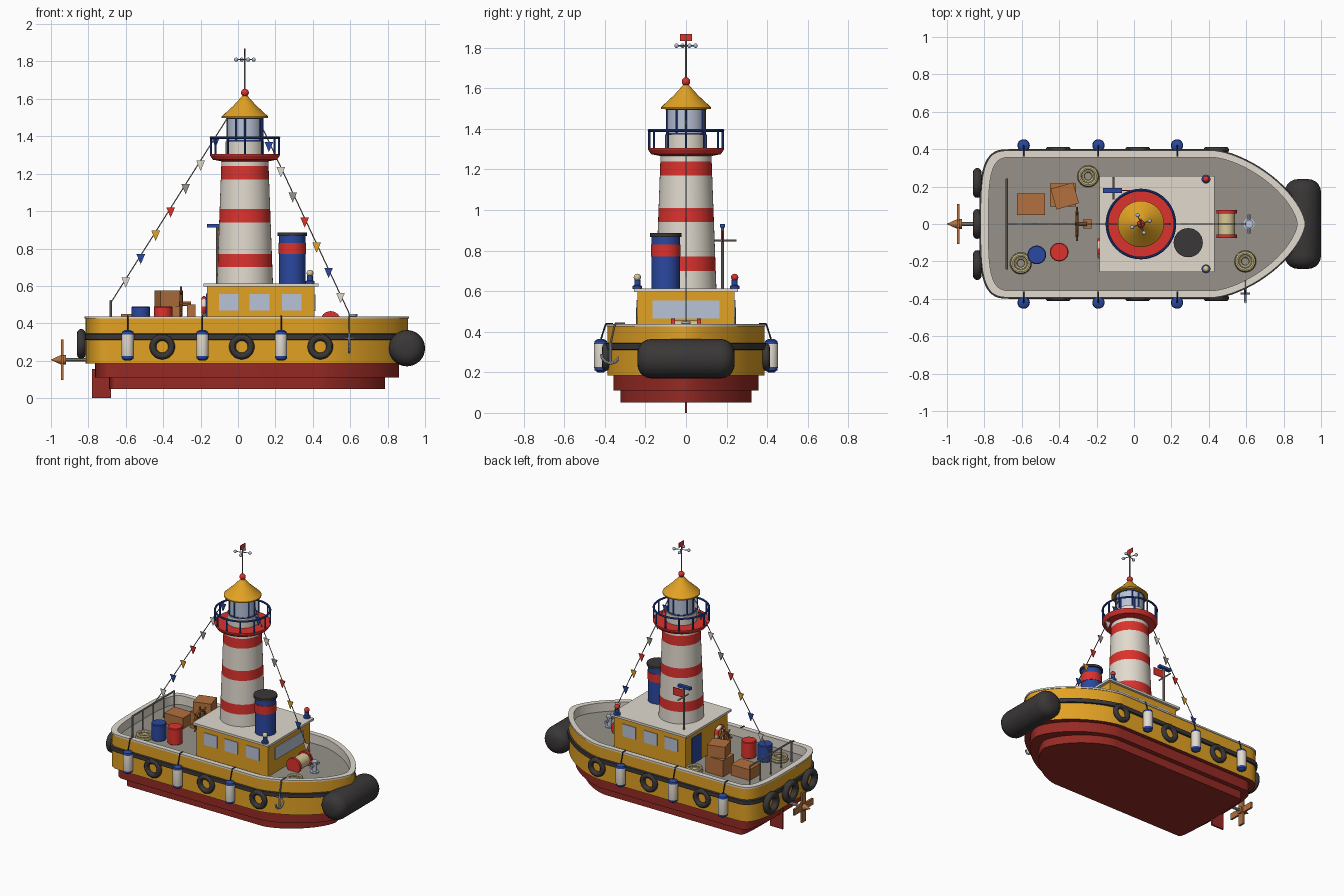
import bpy, bmesh
from math import sin, cos, pi
from mathutils import Matrix, Vector, Euler

if "Cube" in bpy.data.objects:
    bpy.data.objects.remove(bpy.data.objects["Cube"])

PALETTE = dict(white="E1DACE", yellow="E2A224", red="DC322D", dark_red="962A24", blue="2A48A0",
               black="3A3737", wood="B2703E", grey="97928A", glass="B9C3D7", rope="D7C896")
MATS = {}
for key, code in PALETTE.items():
    srgb = [int(code[i:i + 2], 16) / 255 for i in (0, 2, 4)]
    colour = [((c + 0.055) / 1.055) ** 2.4 for c in srgb] + [1]
    m = bpy.data.materials.new(key)
    m.use_nodes = True
    m.diffuse_color = colour
    m.node_tree.nodes["Principled BSDF"].inputs["Base Color"].default_value = colour
    MATS[key] = m
KEYS = list(PALETTE)
PARTS = []
AXES = dict(Z=Matrix(), X=Matrix.Rotation(pi / 2, 4, 'Y'), Y=Matrix.Rotation(-pi / 2, 4, 'X'))


def finish(name, bm, colours):
    """Turn a bmesh into an object; face material_index refers to KEYS until remapped."""
    bmesh.ops.recalc_face_normals(bm, faces=bm.faces)
    used = sorted(set(colours), key=KEYS.index)
    for f in bm.faces:
        f.material_index = used.index(KEYS[f.material_index])
    me = bpy.data.meshes.new(name)
    bm.to_mesh(me)
    bm.free()
    for c in used:
        me.materials.append(MATS[c])
    ob = bpy.data.objects.new(name, me)
    bpy.context.collection.objects.link(ob)
    PARTS.append(ob)
    return ob


def loft(name, rings, colours, closed=False):
    """Skin rings of points; one colour, or one per band."""
    bm = bmesh.new()
    vs = [[bm.verts.new(p) for p in r] for r in rings]
    bands = len(rings) if closed else len(rings) - 1
    if isinstance(colours, str):
        colours = [colours] * bands
    n = len(rings[0])
    for b in range(bands):
        lo, hi = vs[b], vs[(b + 1) % len(vs)]
        for i in range(n):
            j = (i + 1) % n
            bm.faces.new((lo[i], lo[j], hi[j], hi[i])).material_index = KEYS.index(colours[b])
    if not closed:
        bm.faces.new(vs[0]).material_index = KEYS.index(colours[0])
        bm.faces.new(vs[-1]).material_index = KEYS.index(colours[-1])
    return finish(name, bm, colours)


def lathe(name, profile, colours, loc=(0, 0, 0), axis='Z', n=32):
    mat = Matrix.Translation(loc) @ AXES[axis]
    rings = [[mat @ Vector((r * cos(2 * pi * i / n), r * sin(2 * pi * i / n), z)) for i in range(n)]
             for r, z in profile]
    return loft(name, rings, colours)


def torus(name, loc, R, r, colours, axis='Z', n=32, k=12):
    mat = Matrix.Translation(loc) @ AXES[axis]
    rings = []
    for i in range(n):
        a = 2 * pi * i / n
        tube = [(R + r * cos(2 * pi * j / k), r * sin(2 * pi * j / k)) for j in range(k)]
        rings.append([mat @ Vector((d * cos(a), d * sin(a), h)) for d, h in tube])
    return loft(name, rings, colours, closed=True)


def ball(name, loc, r, colour):
    prof = [(max(r * sin(pi * i / 10), r / 50), -r * cos(pi * i / 10)) for i in range(11)]
    return lathe(name, prof, colour, loc, n=16)


def box(name, size, loc, colour, rot=(0, 0, 0)):
    bm = bmesh.new()
    mat = Matrix.Translation(loc) @ Euler(rot).to_matrix().to_4x4() @ Matrix.Diagonal((*size, 1))
    bmesh.ops.create_cube(bm, size=1, matrix=mat)
    for f in bm.faces:
        f.material_index = KEYS.index(colour)
    return finish(name, bm, [colour])


def rods(name, points, r, colour, n=8):
    bm = bmesh.new()
    for p, q in zip(points, points[1:]):
        p, q = Vector(p), Vector(q)
        turn = (q - p).to_track_quat('Z', 'Y').to_matrix().to_4x4()
        bmesh.ops.create_cone(bm, cap_ends=True, segments=n, radius1=r, radius2=r,
                              depth=(q - p).length, matrix=Matrix.Translation((p + q) / 2) @ turn)
    for f in bm.faces:
        f.material_index = KEYS.index(colour)
    return finish(name, bm, [colour])


def outline(dx, dy, z, n=20):
    """Deck plan: squarish stern, pointed bow, inset by dx and dy."""
    hw, half = 0.388 - dy, []
    for x0, reach, p in ((-0.65, -0.165 + dx, 3.5), (0.42, 0.49 - dx, 1.55)):
        arc = [(x0 + reach * sin(pi / 2 * i / n) ** (2 / p), hw * abs(cos(pi / 2 * i / n)) ** (2 / p))
               for i in range(n + 1)]
        half += arc[::-1] if reach < 0 else arc
    half[0], half[-1] = (half[0][0], 0), (half[-1][0], 0)
    return [(x, y, z) for x, y in half] + [(x, -y, z) for x, y in half[-2:0:-1]]


# Hull, rub rail and deck
loft("hull", [outline(*r) for r in ((.125, .065, .05), (.125, .065, .11), (.05, .03, .11), (.05, .03, .185),
     (0, 0, .185), (0, 0, .425), (-.005, -.005, .425), (-.005, -.005, .437), (.037, .032, .437), (.037, .032, .37))],
     ["dark_red"] * 4 + ["yellow"] + ["white"] * 4)
loft("deck", [outline(.036, .031, .36), outline(.036, .031, .372)], "grey")
loft("rub_rail", [outline(-d, -d, z) for d, z in ((-.01, .308), (.012, .313), (.012, .342), (-.01, .347))], "black")
box("rudder", (.1, .012, .155), (-.73, 0, .0775), "dark_red")

# Propeller
rods("propeller_shaft", [(-.78, 0, .205), (-.93, 0, .205)], .01, "grey", 12)
lathe("propeller_hub", [(.001, -1), (.026, -.945), (.026, -.92)], "wood", (0, 0, .205), 'X', 16)
bpy.data.objects["propeller_hub"].data.update()
for i in range(4):
    a = i * pi / 2
    box("propeller_blade", (.014, .045, .09), (-.94, -.063 * sin(a), .205 + .063 * cos(a)), "wood", (a, 0, .0))

# Tyres, side fenders, stern and bow fenders
for s in (-1, 1):
    for x in (-.405, .02, .44):
        torus("side_tyre", (x, s * .395, .275), .05, .018, "black", 'Y')
    for x in (-.59, -.19, .23):
        lathe("side_fender", [(.015, .2), (.03, .21), (.033, .225), (.033, .34), (.03, .355), (.012, .365)],
              ["blue", "blue", "white", "blue", "blue"], (x, s * .42, 0), n=20)
        rods("fender_rope", [(x, s * .42, .36), (x, s * .395, .44), (x, s * .36, .44)], .004, "black")
for y in (-.22, 0, .22):
    torus("stern_tyre", (-.838, y, .29), .057, .023, "black", 'X')
caps = [(.097 - .07 * (1 - sin(t * pi / 10)), .17 + .07 * cos(t * pi / 10)) for t in range(6)]
lathe("bow_fender", [(r, -z) for r, z in caps] + caps[::-1], "black", (.903, 0, .267), 'Y')

# Cabin
box("cabin", (.575, .48, .24), (.122, 0, .48), "yellow")
box("cabin_roof", (.615, .515, .016), (.122, 0, .605), "white")
for s in (-1, 1):
    for x in (-.05, .115, .287):
        box("side_window", (.105, .008, .088), (x, s * .241, .513), "glass")
box("bow_window", (.008, .33, .09), (.411, 0, .51), "glass")
box("cabin_door", (.008, .11, .19), (-.167, .12, .465), "blue")
torus("lifebuoy", (-.182, -.13, .49), .042, .014, [("red", "white")[i // 4 % 2] for i in range(32)], 'X')
for y, c in ((-.24, "rope"), (.24, "red")):
    lathe("lamp_base", [(.024, .61), (.024, .625), (.015, .63), (.015, .655)], "blue", (.385, y, 0), n=16)
    ball("lamp", (.385, y, .668), .018, c)

# Lighthouse tower
T = (.037, 0, 0)
levels = [.61, .70, .77, .94, 1.01, 1.17, 1.24, 1.285]
lathe("tower", [(.15 - .025 * (z - .61) / .67, z) for z in levels], ["white", "red"] * 3 + ["white"], T, n=48)
lathe("gallery", [(.12, 1.265), (.172, 1.275), (.187, 1.298), (.187, 1.306)], "red", T, n=48)
lathe("lantern", [(.103, 1.3), (.103, 1.372), (.093, 1.372), (.093, 1.505)], ["white", "white", "glass"], T)
for z in (1.375, 1.498):
    torus("lantern_ring", (T[0], 0, z), .094, .005, "blue", k=6)
torus("gallery_rail", (T[0], 0, 1.392), .182, .007, "blue", n=48, k=8)
for i in range(12):
    c, s = cos(pi * i / 6), sin(pi * i / 6)
    rods("rail_post", [(T[0] + .182 * c, .182 * s, 1.3), (T[0] + .182 * c, .182 * s, 1.392)], .006, "blue")
    if i % 3 != 1:
        rods("lantern_bar", [(T[0] + .094 * c, .094 * s, 1.372), (T[0] + .094 * c, .094 * s, 1.5)], .005, "blue")
lathe("lantern_roof", [(.08, 1.495), (.124, 1.498), (.124, 1.506), (.06, 1.565), (.015, 1.615)], "yellow", T)
ball("finial", (T[0], 0, 1.633), .021, "red")
rods("vane_mast", [(T[0], 0, 1.64), (T[0], 0, 1.868)], .004, "grey")
box("vane_flag", (.004, .058, .034), (T[0], 0, 1.85), "red")
for i in range(4):
    c, s = cos(.35 + pi * i / 2), sin(.35 + pi * i / 2)
    rods("vane_arm", [(T[0], 0, 1.81), (T[0] + .05 * c, .05 * s, 1.81)], .003, "grey")
    ball("vane_cup", (T[0] + .05 * c, .05 * s, 1.81), .011, "glass")

# Funnel and signal mast
lathe("funnel", [(.07, .61), (.07, .77), (.073, .77), (.073, .83), (.07, .83), (.07, .868), (.078, .868), (.078, .886)],
      ["blue", "red", "red", "red", "blue", "black", "black"], (.29, -.1, 0))
rods("signal_mast", [(-.11, .18, .61), (-.11, .18, .92)], .008, "grey")
rods("signal_yard", [(-.11, .13, .85), (-.11, .25, .85)], .005, "grey")
box("radar_bar", (.1, .026, .018), (-.115, .18, .922), "blue")
box("ensign", (.085, .005, .055), (-.065, .18, .87), "red")

# Bunting lines
order = ["blue", "white", "grey", "red", "yellow", "blue", "white"]
for top, end, first, last in (((-.055, 0, 1.5), (-.68, 0, .51), (-.12, 1.395), (-.6, .645)),
                              ((.105, 0, 1.5), (.605, 0, .43), (.165, 1.37), (.548, .562))):
    rods("bunting_line", [top, end], .003, "grey", 6)
    for i, colour in enumerate(order):
        x, z = (first[k] + (last[k] - first[k]) * i / 6 for k in (0, 1))
        loft("pennant", [[(x - .023, y, z), (x + .023, y, z), (x, y, z - .055)] for y in (-.003, .003)], colour)

# Stern railing
rods("stern_rail", [(-.68, -.24, .37), (-.68, -.24, .52), (-.68, .24, .52), (-.68, .24, .37)], .006, "grey")
for y in (-.12, 0, .12):
    rods("stern_rail_post", [(-.68, y, .37), (-.68, y, .52)], .006, "grey")

# Deck cargo
box("low_crate", (.15, .115, .08), (-.55, .105, .41), "wood")
box("lower_crate", (.14, .125, .12), (-.38, .155, .43), "wood")
box("upper_crate", (.125, .115, .085), (-.37, .15, .533), "wood", (0, 0, .28))
for x, y, c in ((-.52, -.165, "blue"), (-.4, -.15, "red")):
    lathe("barrel", [(.046, .37), (.05, .375), (.05, .485), (.046, .49)], c, (x, y, 0), n=24)
for x, y in ((-.605, -.21), (-.245, .255), (.595, -.2)):
    for R, z in ((.048, .382), (.03, .382), (.045, .4)):
        torus("rope_coil", (x, y, z), R, .0105, "rope", n=24, k=8)

# Ship's wheel
box("wheel_stand", (.045, .05, .13), (-.25, 0, .435), "wood")
rods("wheel_axle", [(-.25, 0, .505), (-.315, 0, .505)], .012, "wood")
torus("wheel_rim", (-.305, 0, .505), .062, .009, "wood", 'X', k=8)
for i in range(4):
    c, s = .092 * cos(pi * i / 4), .092 * sin(pi * i / 4)
    rods("wheel_spokes", [(-.305, -c, .505 - s), (-.305, c, .505 + s)], .006, "wood")

# Winch, bollard and anchor
lathe("winch", [(.055, -.075), (.055, -.055), (.045, -.055), (.045, .055), (.055, .055), (.055, .075)],
      ["red", "red", "rope", "red", "red"], (.495, 0, .41), 'Y')
lathe("bollard", [(.03, .37), (.03, .378), (.017, .38), (.017, .435), (.023, .44), (.023, .45)], "glass", (.615, 0, 0), n=16)
rods("bollard_bar", [(.615, -.05, .42), (.615, .05, .42)], .009, "glass")
rods("anchor_chain", [(.595, -.3, .44), (.595, -.35, .44), (.595, -.372, .34)], .005, "grey")
rods("anchor_shank", [(.595, -.372, .345), (.595, -.372, .245)], .007, "glass")
rods("anchor_stock", [(.57, -.372, .32), (.62, -.372, .32)], .005, "glass")
rods("anchor_flukes", [(.595, -.372 + .045 * sin(t * pi / 8), .29 - .045 * cos(t * pi / 8)) for t in range(-4, 5)],
     .007, "glass")

# Smooth round parts, keep edges sharp
bpy.ops.object.select_all(action='DESELECT')
for ob in PARTS:
    ob.select_set(True)
bpy.context.view_layer.objects.active = PARTS[0]
bpy.ops.object.shade_smooth_by_angle(angle=pi / 6)
